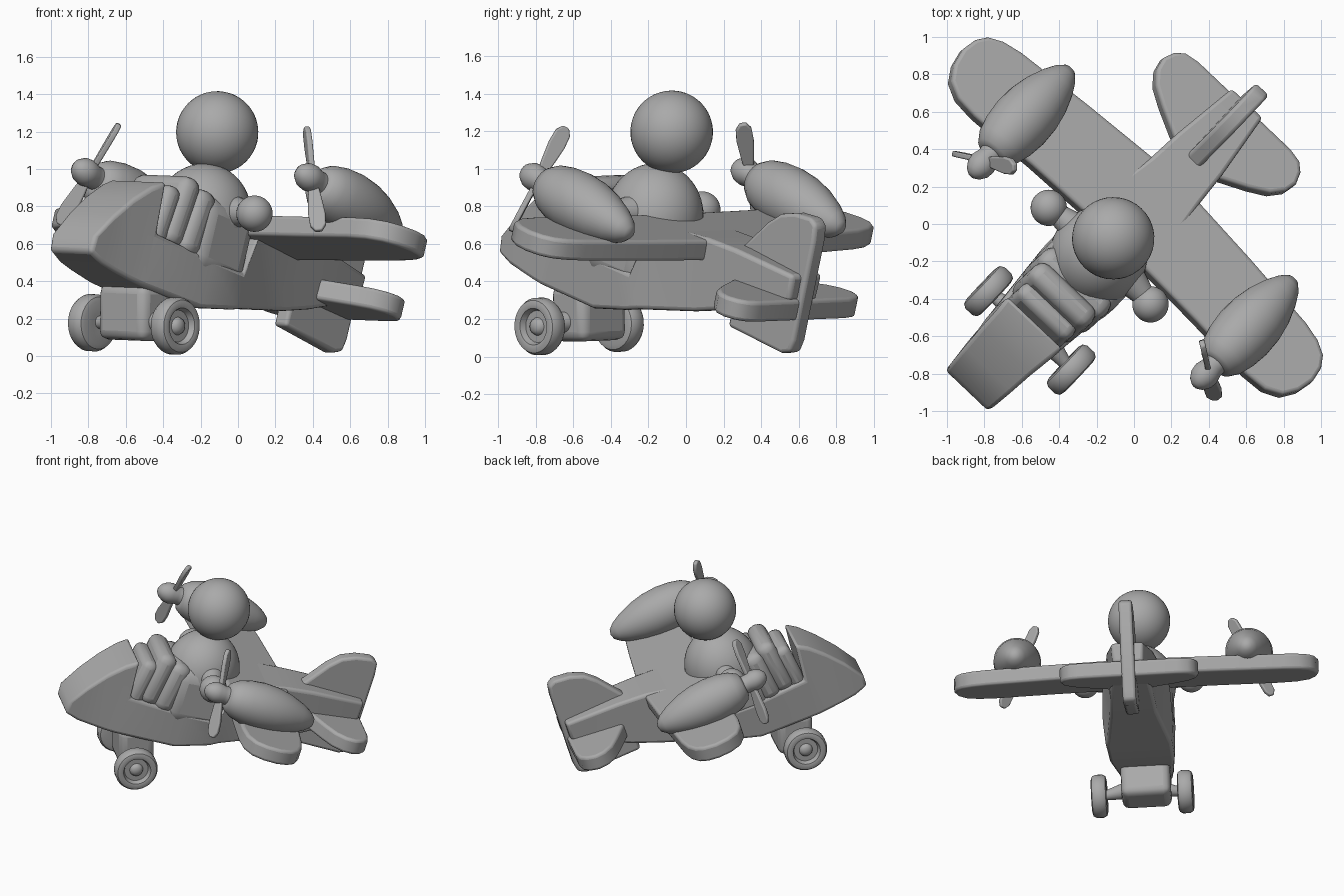
import bpy, bmesh, math
from mathutils import Matrix, Vector

if "Cube" in bpy.data.objects:
    bpy.data.objects.remove(bpy.data.objects["Cube"], do_unlink=True)

grey = bpy.data.materials.new("plain grey")
grey.use_nodes = True
COLOUR = (0.4, 0.4, 0.4, 1)
grey.diffuse_color = COLOUR
grey.node_tree.nodes["Principled BSDF"].inputs["Base Color"].default_value = COLOUR

# Parked pose: turned sideways, nose up, resting on wheels and tail fin.
# Parts are built level with the nose towards -y and the left wing towards +x.
POSE = (Matrix.Translation((0, 0, 0.6))
        @ Matrix.Rotation(math.radians(-43), 4, 'Z')
        @ Matrix.Rotation(math.radians(-17), 4, 'X')
        @ Matrix.Rotation(math.radians(1.7), 4, 'Y'))


def finish(name, bm, bevel=0.0, angle=40):
    """Turn a bmesh into a posed, shaded object."""
    bmesh.ops.remove_doubles(bm, verts=bm.verts, dist=1e-5)
    bmesh.ops.recalc_face_normals(bm, faces=bm.faces)
    mesh = bpy.data.meshes.new(name)
    bm.to_mesh(mesh)
    bm.free()
    ob = bpy.data.objects.new(name, mesh)
    bpy.context.collection.objects.link(ob)
    mesh.materials.append(grey)
    ob.matrix_world = POSE
    if bevel:
        mod = ob.modifiers.new("soft edges", 'BEVEL')
        mod.width, mod.segments = bevel, 3
        mod.limit_method, mod.angle_limit = 'ANGLE', math.radians(35)
    bpy.ops.object.select_all(action='DESELECT')
    ob.select_set(True)
    bpy.context.view_layer.objects.active = ob
    bpy.ops.object.shade_smooth_by_angle(angle=math.radians(angle))
    return ob


def ball(name, centre, radii):
    bm = bmesh.new()
    bmesh.ops.create_uvsphere(
        bm, u_segments=40, v_segments=24, radius=1,
        matrix=Matrix.Translation(centre) @ Matrix.Diagonal((*radii, 1)))
    return finish(name, bm)


def block(name, centre, size, bevel, tilt=0):
    bm = bmesh.new()
    bmesh.ops.create_cube(
        bm, size=1, matrix=Matrix.Translation(centre)
        @ Matrix.Rotation(math.radians(tilt), 4, 'X') @ Matrix.Diagonal((*size, 1)))
    return finish(name, bm, bevel)


def plate(name, outline, thick, place, bevel=0.02):
    """Flat outline thickened about its plane, then moved by place."""
    bm = bmesh.new()
    face = bm.faces.new([bm.verts.new((a, b, -thick / 2)) for a, b in outline])
    new = bmesh.ops.extrude_face_region(bm, geom=[face])["geom"]
    bmesh.ops.translate(bm, vec=(0, 0, thick),
                        verts=[v for v in new if isinstance(v, bmesh.types.BMVert)])
    bm.transform(place)
    return finish(name, bm, bevel)


def lathe(name, profile, place, sides=32):
    """Revolve (distance, radius) points about the local z axis."""
    bm = bmesh.new()
    rings = [[bm.verts.new((r * math.cos(2 * math.pi * i / sides),
                            r * math.sin(2 * math.pi * i / sides), d))
              for i in range(sides)] for d, r in profile]
    for p, q in zip(rings, rings[1:]):
        for i in range(sides):
            j = (i + 1) % sides
            bm.faces.new((p[i], p[j], q[j], q[i]))
    bm.transform(place)
    return finish(name, bm)


def rod(name, start, end, r1, r2):
    axis = Vector(end) - Vector(start)
    place = Matrix.Translation(start) @ axis.to_track_quat('Z', 'Y').to_matrix().to_4x4()
    return lathe(name, [(0, 0), (0, r1), (axis.length, r2), (axis.length, 0)], place, 24)


# Fuselage: stations of (y, top, bottom, half width, x of centre)
stations = [(-1.20, -.32, -.41, .165, -.035), (-1.10, -.17, -.445, .175, -.035),
            (-.99, -.04, -.46, .185, -.035), (-.89, .055, -.47, .195, -.03),
            (-.81, .105, -.475, .205, -.03), (-.79, -.18, -.475, .205, -.03),
            (-.38, -.2, -.47, .245, -.02), (-.14, -.2, -.405, .25, -.01),
            (-.07, .1, -.38, .235, -.01), (.3, .13, -.28, .18, 0),
            (.5, .13, -.21, .165, 0), (.9, .1, -.04, .115, 0)]
bm = bmesh.new()
rings = []
for y, top, bottom, w, x in stations:
    rings.append([bm.verts.new(p) for p in ((x - w, y, top), (x + w, y, top),
                                            (x + w * .93, y, bottom), (x - w * .93, y, bottom))])
for p, q in zip(rings, rings[1:]):
    for i in range(4):
        j = (i + 1) % 4
        bm.faces.new((p[i], p[j], q[j], q[i]))
bm.faces.new(rings[0])
bm.faces.new(rings[-1])
finish("fuselage", bm, 0.022)

# Cockpit: dashboard folds and seat
block("dashboard", (-.025, -.725, -.06), (.38, .12, .34), .05, -8)
block("cockpit_fold", (-.025, -.625, -.01), (.43, .14, .40), .06, -8)
block("cockpit_padding", (-.02, -.515, -.04), (.47, .15, .38), .06, -8)
block("seat", (-.015, -.31, -.08), (.49, .44, .44), .10)

# Pilot
ball("pilot_body", (-.025, -.285, .06), (.26, .265, .29))
ball("pilot_head", (-.045, -.30, .53), (.22, .22, .22))

# Wing and tailplane, mirrored outlines
def mirrored(half):
    return half + [(-x, y) for x, y in reversed(half) if x > 0]


wing = [(0, -.165), (.6, -.185), (1.0, -.21), (1.13, -.20), (1.22, -.155), (1.27, -.075),
        (1.29, .02), (1.275, .105), (1.235, .165), (1.16, .205), (1.05, .23), (.6, .275),
        (.15, .31)]
plate("wing", mirrored(wing), .115, Matrix.Translation((-.02, 0, .06)))
tailplane = [(.07, .48), (.18, .53), (.32, .60), (.42, .66), (.475, .73), (.49, .80),
             (.465, .865), (.42, .905), (.34, .92), (.07, .92)]
plate("tailplane", mirrored(tailplane), .115, Matrix.Translation((0, 0, -.09)))

# Tail fin in the middle plane: outline is (y, z)
upright = Matrix(((0, 0, 1, 0), (1, 0, 0, 0), (0, 1, 0, 0), (0, 0, 0, 1)))
fin = [(.42, .1), (.5, .2), (.58, .3), (.66, .37), (.76, .405), (.88, .415), (.925, .385),
       (.935, .3), (.935, -.25), (.92, -.32), (.86, -.345), (.45, -.32), (.45, -.2)]
plate("tail_fin", fin, .095, upright)

# Undercarriage block
block("undercarriage", (-.03, -.61, -.57), (.35, .25, .30), .05, 17)

# Shapes shared by both sides
nacelle = [(0, 0), (0, .07), (.015, .1), (.07, .135), (.15, .157), (.25, .168), (.36, .163),
           (.46, .143), (.56, .108), (.63, .072), (.67, .037), (.68, 0)]
spinner = [(-.11, 0), (-.105, .025), (-.085, .05), (-.05, .07), (-.01, .075), (.03, .065),
           (.06, .065), (.09, .07)]
tyre = [(.05, 0), (.045, .025), (.035, .04), (.018, .048), (.018, .085), (.05, .098),
        (.055, .118), (.048, .14), (.025, .153), (-.025, .153), (-.048, .14), (-.055, .118),
        (-.05, .05), (-.05, 0)]
blade = [(-.02, 0), (.02, 0), (.034, .1), (.046, .21), (.042, .28), (.018, .315),
         (-.018, .315), (-.042, .28), (-.046, .21), (-.034, .1)]

for side, s in (("left", 1), ("right", -1)):
    # Engine, spinner and two blades
    backwards = Matrix.Rotation(math.radians(-90 - 6), 4, 'X')
    x, z = .82 * s, .255 + .01 * s
    lathe(side + "_engine", nacelle, Matrix.Translation((x, -.34, z - .01)) @ backwards)
    lathe(side + "_spinner", spinner, Matrix.Translation((x, -.40, z)) @ backwards)
    for word, turn in (("upper", 0), ("lower", 180)):
        place = (Matrix.Translation((x, -.39, z))
                 @ Matrix.Rotation(math.radians(-25 * s + turn), 4, 'Y')
                 @ Matrix.Rotation(math.radians(-38), 4, 'Z')
                 @ Matrix.Rotation(math.radians(90), 4, 'X'))
        plate(f"{side}_{word}_blade", blade, .03, place, .008)
    # Wheel and axle
    outwards = Matrix.Rotation(math.radians(90 * s), 4, 'Y')
    lathe(side + "_wheel", tyre, Matrix.Translation((.305 * s, -.635, -.645)) @ outwards)
    rod(side + "_axle", (.12 * s, -.62, -.62), (.28 * s, -.635, -.645), .06, .03)
    # Pilot arm and hand
    rod(side + "_arm", (.18 * s, -.27, .1), (.36 * s - .02, -.285, .09), .09, .05)
    ball(side + "_hand", (.375 * s - .02, -.29, .09), (.097, .097, .097))
